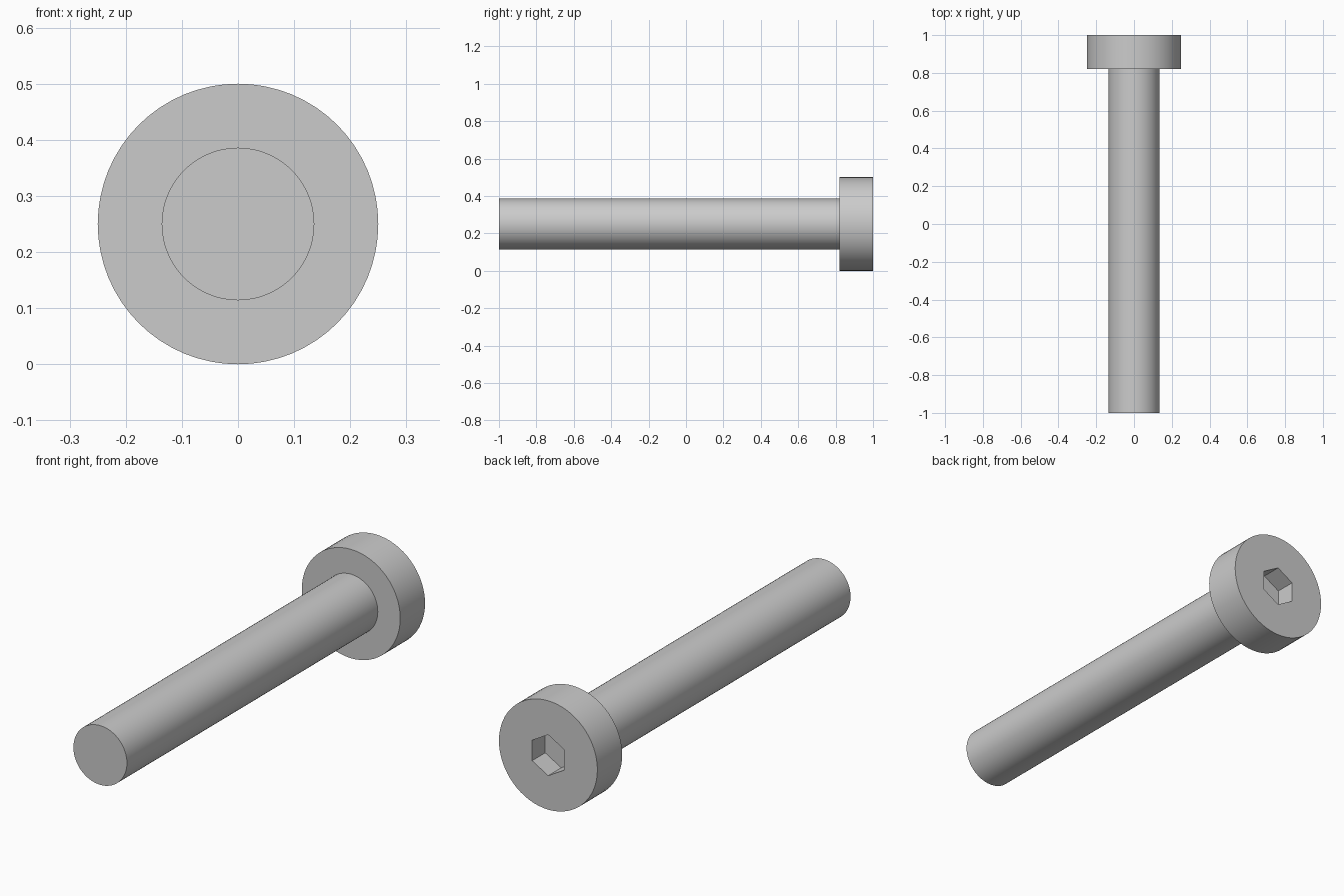
import bpy, bmesh
from math import pi

if "Cube" in bpy.data.objects:
    bpy.data.objects.remove(bpy.data.objects["Cube"])

AXIS_Z = 0.25      # height of the bolt's centre line
SEGMENTS = 64

# Bolt body: shaft and head as one profile (radius, y) turned around the y axis
profile = [(0.136, -1), (0.136, 0.82), (0.25, 0.82), (0.25, 1)]
bm = bmesh.new()
verts = [bm.verts.new((0, y, AXIS_Z + r)) for r, y in profile]
edges = [bm.edges.new(pair) for pair in zip(verts, verts[1:])]
bmesh.ops.spin(bm, geom=verts + edges, cent=(0, 0, AXIS_Z), axis=(0, 1, 0),
               angle=2 * pi, steps=SEGMENTS)
bmesh.ops.remove_doubles(bm, verts=bm.verts[:], dist=1e-4)
bmesh.ops.holes_fill(bm, edges=bm.edges[:], sides=0)   # flat end caps
bmesh.ops.recalc_face_normals(bm, faces=bm.faces[:])
mesh = bpy.data.meshes.new("socket_bolt")
bm.to_mesh(mesh)
bm.free()
bolt = bpy.data.objects.new("socket_bolt", mesh)
bpy.context.collection.objects.link(bolt)

# Hexagonal socket, points up and down, cut into the head
depth = 0.095
bpy.ops.mesh.primitive_cylinder_add(vertices=6, radius=0.094, depth=2 * depth,
                                    location=(0, 1, AXIS_Z), rotation=(pi / 2, 0, 0))
cutter = bpy.context.object
cutter.name = "hex_socket_cutter"
cutter.hide_render = True

bpy.ops.object.select_all(action='DESELECT')
bolt.select_set(True)
bpy.context.view_layer.objects.active = bolt
cut = bolt.modifiers.new("hex_socket", 'BOOLEAN')
cut.operation = 'DIFFERENCE'
cut.solver = 'EXACT'
cut.object = cutter
bpy.ops.object.modifier_apply(modifier=cut.name)
bpy.data.objects.remove(cutter)

# Smooth round sides, crisp rims and socket
bpy.ops.object.shade_smooth_by_angle(angle=pi / 6)
